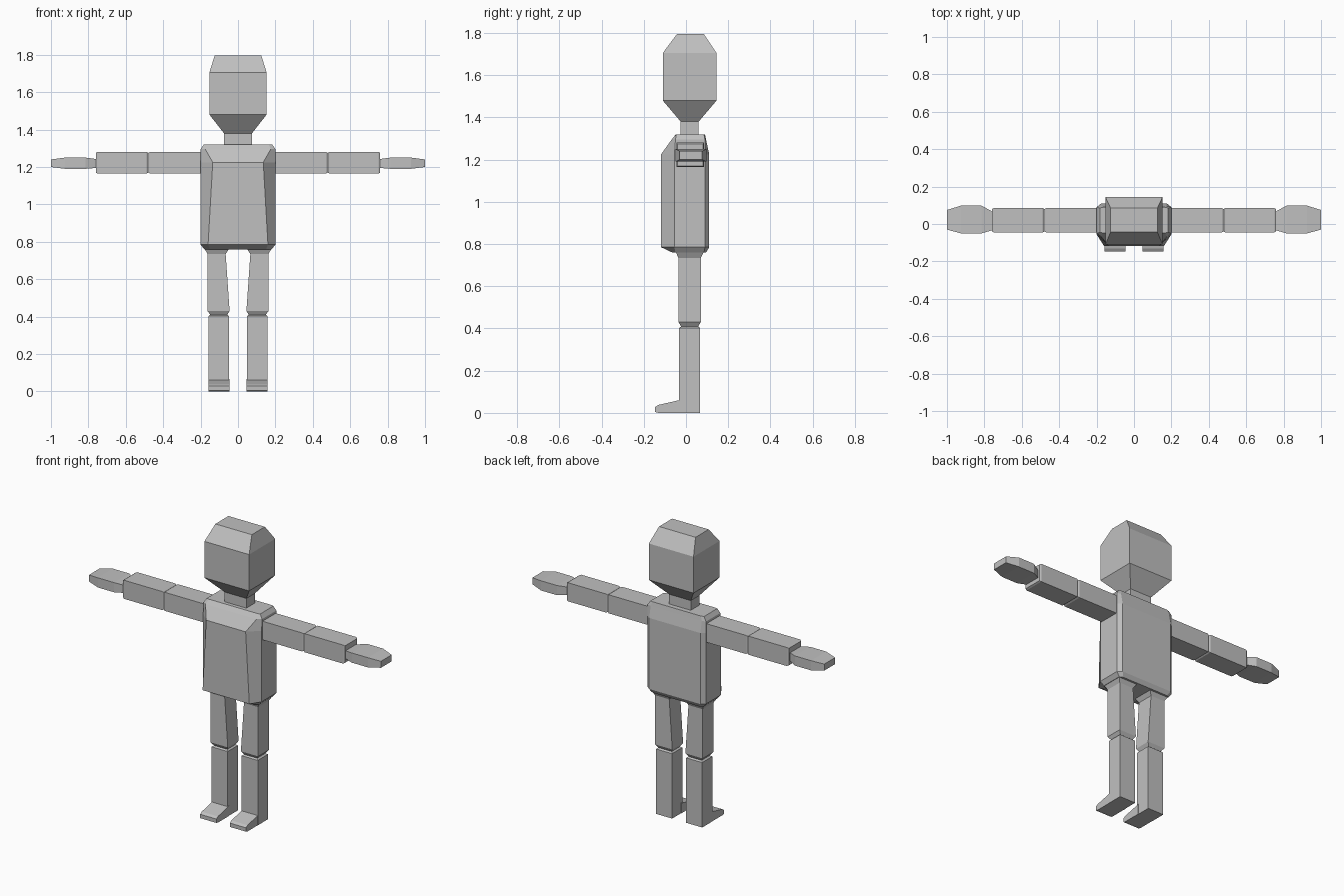
import bpy, bmesh

if "Cube" in bpy.data.objects:
    bpy.data.objects.remove(bpy.data.objects["Cube"])

grey = bpy.data.materials.new("plain grey")
grey.diffuse_color = (0.53, 0.53, 0.53, 1)
grey.use_nodes = True
grey.node_tree.nodes["Principled BSDF"].inputs["Base Color"].default_value = grey.diffuse_color


def loft(name, rings):
    """Skin a stack of matching closed rings and cap both ends."""
    bm = bmesh.new()
    loops = [[bm.verts.new(p) for p in r] for r in rings]
    n = len(loops[0])
    for a, b in zip(loops, loops[1:]):
        for i in range(n):
            j = (i + 1) % n
            bm.faces.new((a[i], a[j], b[j], b[i]))
    bm.faces.new(loops[0][::-1])
    bm.faces.new(loops[-1])
    bmesh.ops.recalc_face_normals(bm, faces=bm.faces[:])
    me = bpy.data.meshes.new(name)
    bm.to_mesh(me)
    bm.free()
    me.materials.append(grey)
    ob = bpy.data.objects.new(name, me)
    bpy.context.collection.objects.link(ob)
    return ob


def flat(z, x0, x1, y0, y1, s=1):
    """Horizontal rectangle."""
    return [(s * x0, y0, z), (s * x1, y0, z), (s * x1, y1, z), (s * x0, y1, z)]


def upright(x, y0, y1, z0, z1, s):
    """Rectangle across the arm axis."""
    return [(s * x, y0, z0), (s * x, y1, z0), (s * x, y1, z1), (s * x, y0, z1)]


def chest(z, xs, ysf, ysb, xf, yf, xb, yb):
    """Eight-sided torso section with chamfered corners."""
    return [(-xf, yf, z), (xf, yf, z), (xs, ysf, z), (xs, ysb, z),
            (xb, yb, z), (-xb, yb, z), (-xs, ysb, z), (-xs, ysf, z)]


# Head and neck
loft("head", [flat(1.38, -.075, .075, -.025, .06),
              flat(1.48, -.153, .153, -.11, .145),
              flat(1.705, -.153, .153, -.11, .145),
              flat(1.795, -.125, .125, -.043, .085)])
loft("neck", [flat(1.31, -.075, .075, -.025, .06),
              flat(1.385, -.075, .075, -.025, .06)])

# Torso
loft("torso", [chest(.76, .18, -.05, .085, .15, -.065, .16, .095),
               chest(.785, .2, -.055, .09, .16, -.118, .175, .11),
               chest(1.225, .2, -.055, .09, .135, -.118, .175, .11),
               chest(1.295, .2, -.05, .09, .175, -.068, .175, .095),
               chest(1.32, .183, -.045, .085, .165, -.048, .165, .09)])

for s, side in ((1, "left"), (-1, "right")):
    # Arm segments with slightly tapered joint ends
    for part, a, b in (("upper_arm", .17, .48), ("forearm", .48, .76)):
        loft(f"{side}_{part}", [
            upright(a, -.04, .08, 1.17, 1.275, s),
            upright(a + .008, -.045, .085, 1.165, 1.28, s),
            upright(b - .01, -.045, .085, 1.165, 1.28, s),
            upright(b, -.04, .08, 1.17, 1.275, s)])
    # Mitten hand
    loft(f"{side}_hand", [
        upright(.755, -.033, .065, 1.195, 1.242, s),
        upright(.815, -.05, .098, 1.19, 1.25, s),
        upright(.925, -.05, .098, 1.19, 1.25, s),
        upright(1.0, -.03, .075, 1.2, 1.24, s)])
    # Thigh, flared at the hip and pinched at the knee
    loft(f"{side}_thigh", [
        flat(.405, .06, .145, -.02, .055, s),
        flat(.43, .045, .163, -.036, .07, s),
        flat(.735, .066, .163, -.036, .07, s),
        flat(.765, .045, .18, -.05, .085, s)])
    # Shin
    loft(f"{side}_shin", [
        flat(0, .048, .158, -.032, .067, s),
        flat(.402, .048, .158, -.032, .067, s),
        flat(.41, .058, .148, -.022, .057, s)])
    # Wedge foot
    side_profile = [(-.02, 0), (-.02, .066), (-.033, .06), (-.13, .038),
                    (-.146, .028), (-.146, .004), (-.13, 0)]
    loft(f"{side}_foot", [[(s * x, y, z) for y, z in side_profile]
                          for x in (.046, .157)])
